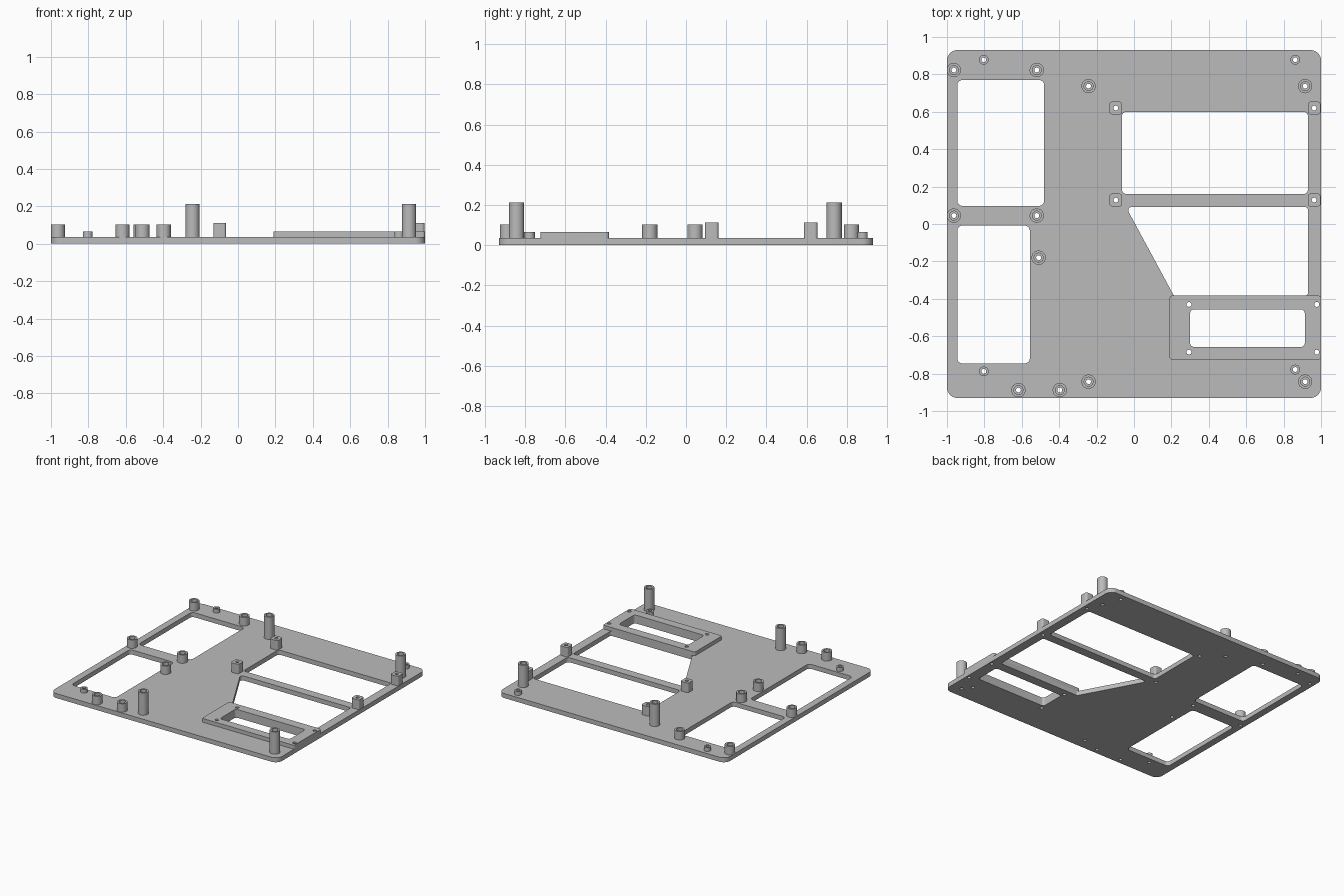
import bpy, bmesh, math
from mathutils import Vector

cube = bpy.data.objects.get("Cube")
if cube:
    bpy.data.objects.remove(cube, do_unlink=True)

grey = bpy.data.materials.new("plain_grey")
grey.use_nodes = True
GREY = (0.5, 0.5, 0.5, 1)
grey.diffuse_color = GREY
grey.node_tree.nodes["Principled BSDF"].inputs["Base Color"].default_value = GREY

PLATE_TOP = 0.036
BOLT = 0.013   # bolt hole radius
BORE = 0.024   # standoff bore radius


def rounded(points, r, steps=6):
    """Polygon outline with every corner filleted."""
    pts = [Vector(p) for p in points]
    out = []
    for i, p in enumerate(pts):
        d1 = (pts[i - 1] - p).normalized()
        d2 = (pts[(i + 1) % len(pts)] - p).normalized()
        half = d1.angle(d2) / 2
        centre = p + (d1 + d2).normalized() * r / math.sin(half)
        start = p + d1 * r / math.tan(half) - centre
        end = p + d2 * r / math.tan(half) - centre
        out += [centre + start.lerp(end, k / steps).normalized() * r
                for k in range(steps + 1)]
    return out


def rect(x0, x1, y0, y1, r):
    return rounded([(x0, y0), (x1, y0), (x1, y1), (x0, y1)], r)


def circle(x, y, r, n=32):
    return [Vector((x + r * math.cos(math.tau * k / n),
                    y + r * math.sin(math.tau * k / n))) for k in range(n)]


def slab(name, loops, z0, z1):
    """Extrude an outline with holes (the first loop is the outside)."""
    bm = bmesh.new()
    edges = []
    for loop in loops:
        vs = [bm.verts.new((p.x, p.y, z0)) for p in loop]
        edges += [bm.edges.new((v, vs[i - 1])) for i, v in enumerate(vs)]
    bmesh.ops.triangle_fill(bm, edges=edges, use_beauty=True, normal=(0, 0, 1))
    ext = bmesh.ops.extrude_face_region(bm, geom=bm.faces[:], use_keep_orig=True)
    top = [g for g in ext["geom"] if isinstance(g, bmesh.types.BMVert)]
    bmesh.ops.translate(bm, verts=top, vec=(0, 0, z1 - z0))
    bmesh.ops.recalc_face_normals(bm, faces=bm.faces[:])
    mesh = bpy.data.meshes.new(name)
    bm.to_mesh(mesh)
    bm.free()
    mesh.materials.append(grey)
    mesh.shade_smooth()
    mesh.set_sharp_from_angle(angle=math.radians(30))
    obj = bpy.data.objects.new(name, mesh)
    bpy.context.collection.objects.link(obj)
    return obj


# Standoff positions
tall = [(x, y) for x in (-0.243, 0.915) for y in (-0.843, 0.737)]
medium = [(x, y) for x in (-0.963, -0.52) for y in (0.045, 0.823)]
medium += [(-0.51, -0.18), (-0.618, -0.888), (-0.397, -0.888)]
short = [(-0.803, 0.878), (0.862, 0.878), (-0.803, -0.788), (0.862, -0.778)]
square = [(x, y) for x in (-0.097, 0.963) for y in (0.128, 0.62)]
frame_bolts = [(x, y) for x in (0.294, 0.977) for y in (-0.43, -0.685)]

# Base plate with windows and bolt holes
frame_window = rect(0.30, 0.913, -0.657, -0.457, 0.02)
windows = [
    rect(-0.945, -0.48, 0.097, 0.77, 0.028),
    rect(-0.945, -0.557, -0.746, -0.008, 0.028),
    rect(-0.065, 0.93, 0.16, 0.60, 0.025),
    rounded([(-0.03, 0.09), (-0.03, 0.067), (0.213, -0.383),
             (0.93, -0.383), (0.93, 0.09)], 0.015),
    frame_window,
]
bolts = [circle(x, y, BOLT, 20)
         for x, y in tall + medium + short + square + frame_bolts]
slab("base_plate", [rect(-1, 1, -0.93, 0.93, 0.055)] + windows + bolts, 0, PLATE_TOP)

# Raised display frame
slab("raised_frame",
     [rect(0.19, 1.0, -0.725, -0.383, 0.015), frame_window]
     + [circle(x, y, BOLT, 20) for x, y in frame_bolts], PLATE_TOP, 0.066)

# Round standoffs
for label, spots, radius, bore, top in (
        ("tall_standoff", tall, 0.038, BORE, 0.213),
        ("medium_standoff", medium, 0.038, BORE, 0.103),
        ("short_standoff", short, 0.026, BOLT, 0.066)):
    for i, (x, y) in enumerate(spots, 1):
        slab(f"{label}_{i}", [circle(x, y, radius), circle(x, y, bore)], PLATE_TOP, top)

# Square standoffs
H = 0.034
for i, (x, y) in enumerate(square, 1):
    slab(f"square_standoff_{i}",
         [rect(x - H, x + H, y - H, y + H, 0.014), circle(x, y, BOLT, 20)],
         PLATE_TOP, 0.112)
